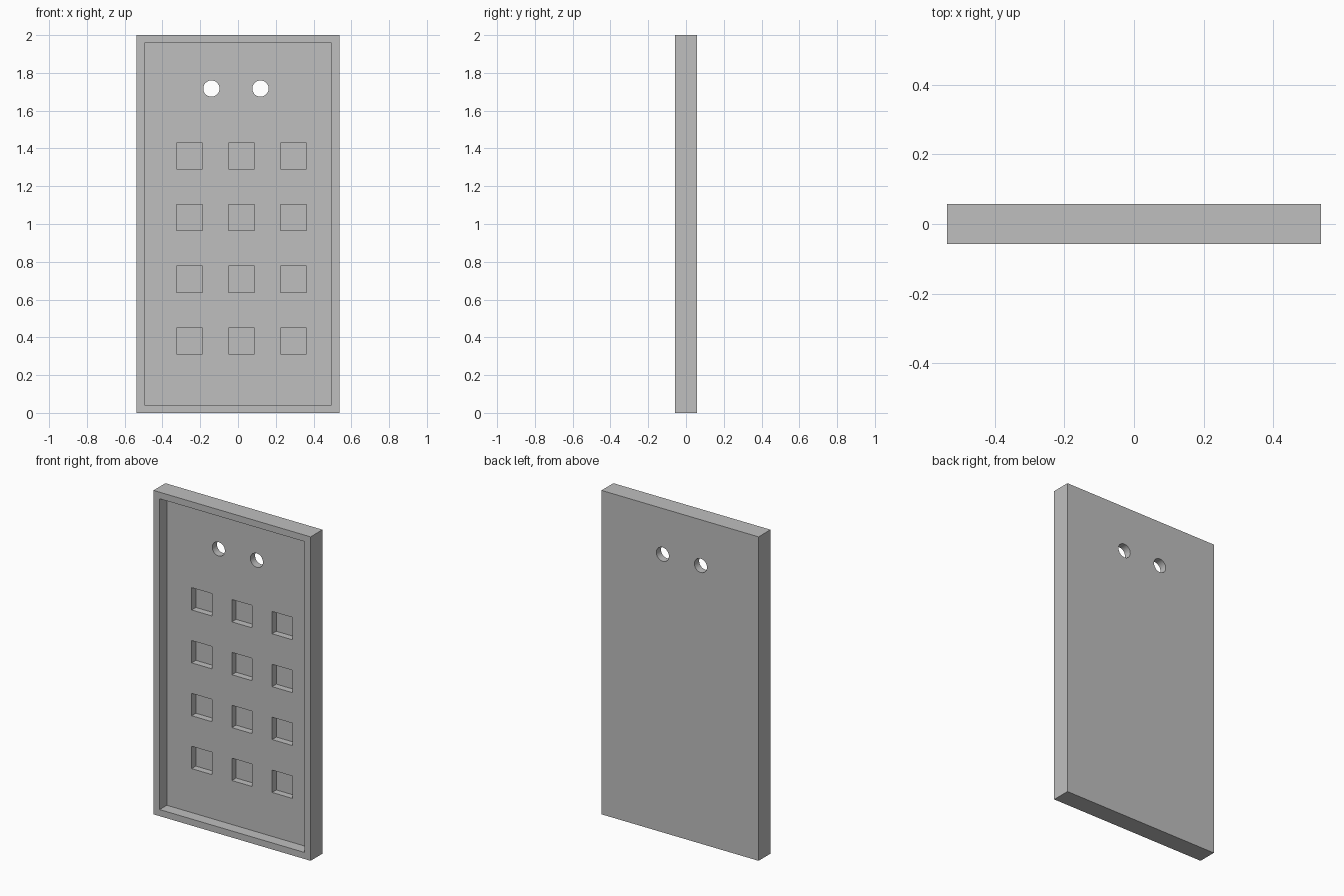
import bpy
import math

cube = bpy.data.objects.get("Cube")
if cube:
    bpy.data.objects.remove(cube, do_unlink=True)

WIDTH, DEPTH, HEIGHT = 1.073, 0.116, 2.0
RIM = 0.042
FRONT = -DEPTH / 2
FLOOR = FRONT + 0.07           # floor of the shallow tray
POCKET_BACK = FLOOR + 0.041    # floor of the square pockets

grey = bpy.data.materials.new("plain grey")
grey.use_nodes = True
colour = (0.52, 0.52, 0.52, 1)
grey.diffuse_color = colour
grey.node_tree.nodes["Principled BSDF"].inputs["Base Color"].default_value = colour


def box(name, x, z, width, height, y0, y1):
    """Box centred on x, z and spanning y0 to y1."""
    bpy.ops.mesh.primitive_cube_add(size=1, location=(x, (y0 + y1) / 2, z))
    ob = bpy.context.object
    ob.name = name
    ob.scale = (width, y1 - y0, height)
    bpy.ops.object.transform_apply(location=True, rotation=True, scale=True)
    return ob


def cut(target, cutter):
    """Subtract the cutter from the target, then drop the cutter."""
    cutter.hide_render = True
    mod = target.modifiers.new("cut", "BOOLEAN")
    mod.operation = "DIFFERENCE"
    mod.solver = "EXACT"
    mod.object = cutter
    bpy.context.view_layer.objects.active = target
    bpy.ops.object.modifier_apply(modifier=mod.name)
    bpy.data.objects.remove(cutter, do_unlink=True)


# Slab
panel = box("panel", 0, HEIGHT / 2, WIDTH, HEIGHT, FRONT, -FRONT)
panel.data.materials.append(grey)

# Tray recess inside the raised rim
cut(panel, box("tray_cutter", 0, HEIGHT / 2, WIDTH - 2 * RIM,
               HEIGHT - 2 * RIM + 0.003, FRONT - 0.1, FLOOR))

# Three by four square pockets
for row in range(4):
    for col in range(3):
        cut(panel, box("pocket_cutter", -0.256 + 0.275 * col, 0.381 + 0.3265 * row,
                       0.138, 0.138, FLOOR - 0.03, POCKET_BACK))

# Two round through holes
for x in (-0.141, 0.119):
    bpy.ops.mesh.primitive_cylinder_add(vertices=48, radius=0.043, depth=0.5,
                                        location=(x, 0, 1.717),
                                        rotation=(math.pi / 2, 0, 0))
    cut(panel, bpy.context.object)

# Keep flat faces crisp and the hole walls smooth
bpy.ops.object.select_all(action="DESELECT")
panel.select_set(True)
bpy.context.view_layer.objects.active = panel
bpy.ops.object.shade_smooth_by_angle(angle=math.radians(30))
